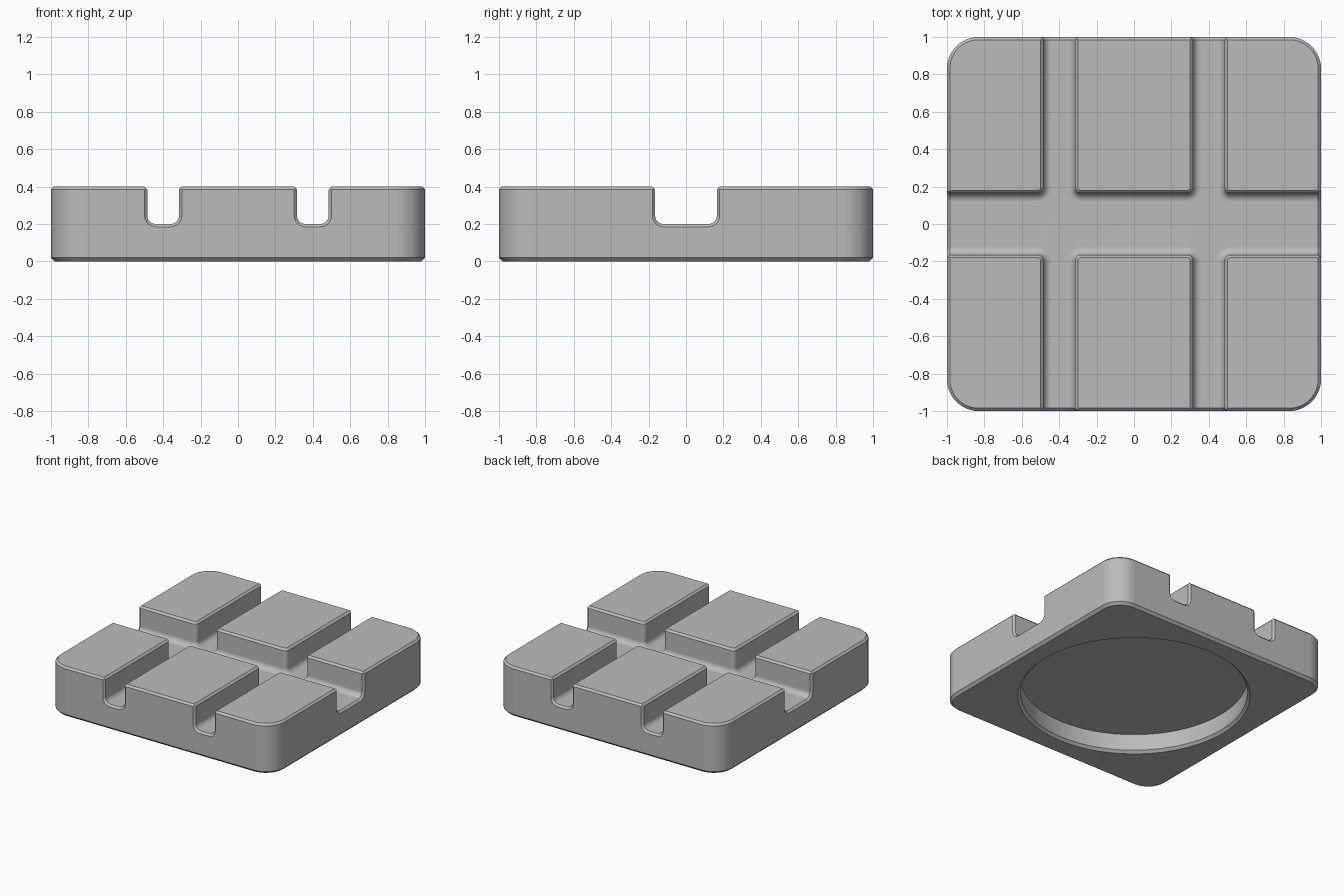
import bpy
import bmesh
from math import sin, cos, pi, radians
from mathutils import Vector

HEIGHT = 0.4
BEVEL = 0.015          # chamfer on upper and channel edges
FLOOR = 0.2            # channel floor height
FILLET = 0.045         # rounding along the channel floor
STEM, STEM_HALF = 0.4, 0.085
MAIN_HALF = 0.165
CORNER = 0.03          # vertical rounding where channels cross
FAR = 1.3

old = bpy.data.objects.get("Cube")
if old:
    bpy.data.objects.remove(old, do_unlink=True)

grey = bpy.data.materials.new("plain grey")
grey.use_nodes = True
colour = (0.5, 0.5, 0.5, 1)
grey.diffuse_color = colour
grey.node_tree.nodes["Principled BSDF"].inputs["Base Color"].default_value = colour


def arc(cx, cy, r, start, end, steps):
    angles = [radians(start + (end - start) * i / steps) for i in range(steps + 1)]
    return [(cx + r * cos(a), cy + r * sin(a)) for a in angles]


def loft(name, rings):
    """Closed solid through equal-length rings of points."""
    bm = bmesh.new()
    loops = [[bm.verts.new(p) for p in ring] for ring in rings]
    n = len(loops[0])
    for a, b in zip(loops, loops[1:]):
        for i in range(n):
            j = (i + 1) % n
            bm.faces.new((a[i], a[j], b[j], b[i]))
    bm.faces.new(loops[0][::-1])
    bm.faces.new(loops[-1])
    bmesh.ops.recalc_face_normals(bm, faces=bm.faces)
    mesh = bpy.data.meshes.new(name)
    bm.to_mesh(mesh)
    bm.free()
    mesh.materials.append(grey)
    obj = bpy.data.objects.new(name, mesh)
    bpy.context.collection.objects.link(obj)
    return obj


def level(points, z):
    return [Vector((x, y, z)) for x, y in points]


def rounded_square(inset, radius=0.17):
    c = 1 - radius
    pts = []
    for k, (sx, sy) in enumerate([(1, 1), (-1, 1), (-1, -1), (1, -1)]):
        pts += arc(sx * c, sy * c, radius - inset, 90 * k, 90 * k + 90, 12)
    return pts


def channel_outline(o):
    """Footprint of the crossing channels, narrowed by o on every side."""
    y = MAIN_HALF + CORNER
    half = [(FAR, MAIN_HALF - o)]
    for x in (STEM, -STEM):
        right, left = x + STEM_HALF, x - STEM_HALF
        half += arc(right + CORNER, y, CORNER + o, 270, 180, 6)
        half += [(right - o, FAR), (left + o, FAR)]
        half += arc(left - CORNER, y, CORNER + o, 0, -90, 6)
    half.append((-FAR, MAIN_HALF - o))
    return half + [(-px, -py) for px, py in half]


def mouth_profile(half, grow):
    """U-shaped section of a channel, widened by grow."""
    r = FILLET + grow
    c, z = half - FILLET, FLOOR + FILLET
    return ([(-half - grow, 0.6)] + arc(-c, z, r, 180, 270, 6)
            + arc(c, z, r, 270, 360, 6) + [(half + grow, 0.6)])


# Rounded slab with chamfered rims
body = loft("tray_block", [
    level(rounded_square(0.02), 0),
    level(rounded_square(0), 0.02),
    level(rounded_square(0), HEIGHT - BEVEL),
    level(rounded_square(BEVEL), HEIGHT)])
cutters = []

# Crossing channels: filleted floor, straight walls, chamfered top
rings = []
for i in range(7):
    a = pi / 2 * i / 6
    rings.append(level(channel_outline(FILLET * (1 - sin(a))),
                       FLOOR + FILLET * (1 - cos(a))))
rings.append(level(channel_outline(0), HEIGHT - BEVEL))
rings.append(level(channel_outline(-BEVEL - 0.01), HEIGHT + 0.01))
cutters.append(loft("channel_cutter", rings))

# Chamfered channel mouths on the outer sides
mouths = [(0, STEM, STEM_HALF), (0, -STEM, STEM_HALF), (90, 0, MAIN_HALF)]
for angle, offset, half in mouths:
    for turn in (0, 180):
        t = radians(angle + turn)
        along, across = Vector((sin(t), -cos(t), 0)), Vector((cos(t), sin(t), 0))
        rings = []
        for grow in (-0.005, BEVEL + 0.01):
            dist = 1 - BEVEL + grow
            rings.append([along * dist + across * (u + offset) + Vector((0, 0, z))
                          for u, z in mouth_profile(half, grow)])
        cutters.append(loft("mouth_cutter", rings))

# Round recess underneath with a chamfered lip
recess = [(0.865, -0.02), (0.845, 0), (0.825, 0.02), (0.825, 0.15)]
cutters.append(loft("recess_cutter", [
    level(arc(0, 0, r, 0, 360, 96)[:-1], z) for r, z in recess]))

# Carve the slab
bpy.ops.object.select_all(action="DESELECT")
bpy.context.view_layer.objects.active = body
body.select_set(True)
for cutter in cutters:
    cutter.hide_render = True
    mod = body.modifiers.new("carve", "BOOLEAN")
    mod.operation = "DIFFERENCE"
    mod.solver = "EXACT"
    mod.object = cutter
    bpy.ops.object.modifier_apply(modifier=mod.name)
for cutter in cutters:
    bpy.data.objects.remove(cutter, do_unlink=True)

# Smooth curves, crisp chamfers, flat large faces
bpy.ops.object.shade_smooth_by_angle(angle=radians(30))
weighted = body.modifiers.new("flat_faces", "WEIGHTED_NORMAL")
weighted.keep_sharp = True
